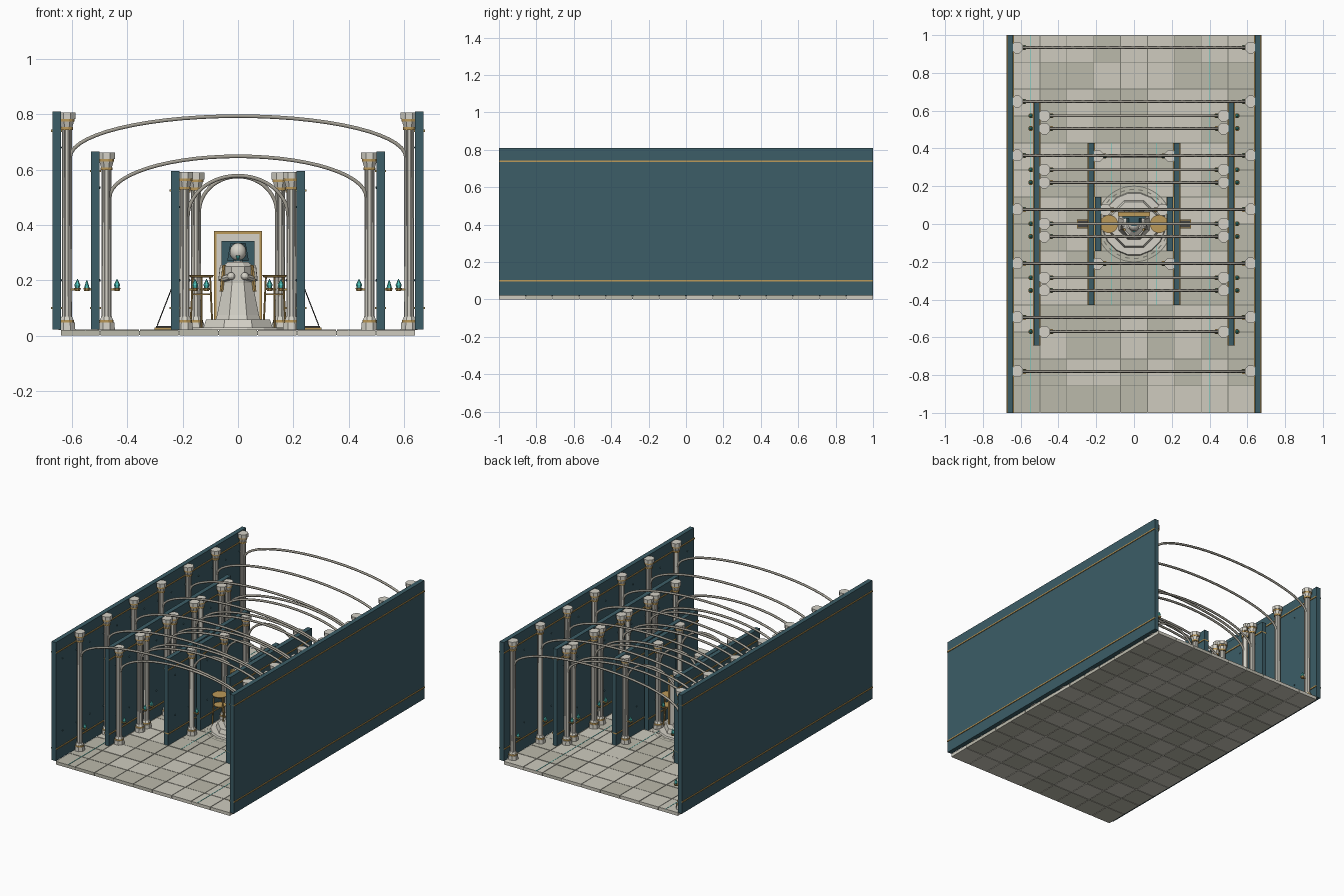
import bpy, bmesh, math, random
from mathutils import Matrix, Vector

if "Cube" in bpy.data.objects:
    bpy.data.objects.remove(bpy.data.objects["Cube"])

random.seed(4)
PALETTE = {
    "stone": (0.62, 0.60, 0.52), "stone_dark": (0.50, 0.49, 0.41), "pale": (0.66, 0.64, 0.57),
    "grout": (0.20, 0.20, 0.17), "rib": (0.36, 0.34, 0.29), "blue": (0.045, 0.11, 0.135),
    "gold": (0.50, 0.32, 0.10), "teal": (0.08, 0.55, 0.50), "dark": (0.06, 0.06, 0.06),
}
MATS = {}
for key, col in PALETTE.items():
    MATS[key] = bpy.data.materials.new(key)
    MATS[key].diffuse_color = (*col, 1)


class Part:
    """Collects primitives into one mesh object."""
    def __init__(self, name, mat):
        self.name, self.mat, self.bm = name, mat, bmesh.new()

    def box(self, x0, x1, y0, y1, z0, z1):
        m = Matrix.Translation(((x0 + x1) / 2, (y0 + y1) / 2, (z0 + z1) / 2))
        m = m @ Matrix.Diagonal((abs(x1 - x0), abs(y1 - y0), abs(z1 - z0), 1))
        bmesh.ops.create_cube(self.bm, size=1, matrix=m)

    def cone(self, x, y, z0, z1, r0, r1, n=8):
        m = Matrix.Translation((x, y, (z0 + z1) / 2)) @ Matrix.Rotation(math.pi / n, 4, 'Z')
        bmesh.ops.create_cone(self.bm, cap_ends=True, segments=n, radius1=r0,
                              radius2=r1, depth=z1 - z0, matrix=m)

    def rod(self, a, b, r, n=6):
        a, b = Vector(a), Vector(b)
        m = Matrix.Translation((a + b) / 2) @ (b - a).to_track_quat('Z', 'Y').to_matrix().to_4x4()
        bmesh.ops.create_cone(self.bm, cap_ends=True, segments=n, radius1=r,
                              radius2=r, depth=(b - a).length, matrix=m)

    def ball(self, x, y, z, r, sy=1.0, sz=1.0, n=12):
        m = Matrix.Translation((x, y, z)) @ Matrix.Diagonal((r, r * sy, r * sz, 1))
        bmesh.ops.create_uvsphere(self.bm, u_segments=n, v_segments=n // 2 + 1, radius=1, matrix=m)

    def ring(self, z, r0, r1, h, n=32, dash=False):
        for i in range(n):
            if dash and i % 2:
                continue
            a0, a1 = (2 * math.pi * k / n for k in (i, i + 1))
            pts = [(r0, a0), (r1, a0), (r1, a1), (r0, a1)]
            v = [self.bm.verts.new((r * math.cos(a), r * math.sin(a), z + h)) for r, a in pts]
            self.bm.faces.new(v)

    def done(self, smooth=False):
        me = bpy.data.meshes.new(self.name)
        self.bm.to_mesh(me)
        self.bm.free()
        ob = bpy.data.objects.new(self.name, me)
        me.materials.append(MATS[self.mat])
        bpy.context.collection.objects.link(ob)
        if smooth:
            bpy.ops.object.select_all(action='DESELECT')
            ob.select_set(True)
            bpy.context.view_layer.objects.active = ob
            bpy.ops.object.shade_smooth_by_angle(angle=math.radians(35))
        return ob


# Tiled floor: 9 x 14 slabs over a grout bed
grout = Part("floor_grout", "grout")
grout.box(-0.638, 0.638, -0.998, 0.998, 0.003, 0.017)
grout.done()
tiles = [Part("floor_tiles_light", "stone"), Part("floor_tiles_dark", "stone_dark")]
tx, ty, g = 1.28 / 9, 2 / 14, 0.0018
for i in range(9):
    for j in range(14):
        x, y = -0.64 + i * tx, -1 + j * ty
        tiles[random.random() < 0.55].box(x + g * (i > 0), x + tx - g * (i < 8),
            y + g * (j > 0), y + ty - g * (j < 13), 0, 0.0205 + random.random() * 0.0015)
for t in tiles:
    t.done()
inlay = Part("floor_glow_lines", "teal")
for x, ly in ((-0.55, 1), (0.4, 1), (-0.12, 0.43), (0.12, 0.43)):
    inlay.box(x - 0.0015, x + 0.0015, -ly, ly, 0.019, 0.0228)
inlay.done()

# Each layer: wall inner x, half length, top, column x, column ys, rib spring z
step = 2 / 7
LAYERS = {
    "outer": (0.64, 1.0, 0.81, 0.618, [-0.78 + step * i for i in range(7)]),
    "middle": (0.50, 0.642, 0.665, 0.475,
               [-0.57 + step * i for i in range(5)] + [-0.352 + step * i for i in range(4)]),
    "inner": (0.212, 0.43, 0.595, 0.193, [-0.21, 0.36]),
    "core": (0.176, 0.143, 0.592, 0.152, [0.075]),
}


def arch_rib(name, half, y, z0, z1):
    cu = bpy.data.curves.new(name, 'CURVE')
    cu.dimensions = '3D'
    cu.bevel_depth, cu.bevel_resolution = 0.0075, 1
    sp = cu.splines.new('POLY')
    n = 28
    sp.points.add(n)
    for k in range(n + 1):
        a = math.pi * k / n
        sp.points[k].co = (-half * math.cos(a), y, z0 + (z1 - z0) * math.sin(a), 1)
    ob = bpy.data.objects.new(name, cu)
    cu.materials.append(MATS["rib"])
    bpy.context.collection.objects.link(ob)


for name, (wx, ly, top, cx, ys) in LAYERS.items():
    wall, trim = Part(name + "_walls", "blue"), Part(name + "_wall_trim", "gold")
    studs = Part(name + "_wall_studs", "blue")
    col, shaft = Part(name + "_column_blocks", "pale"), Part(name + "_column_shafts", "pale")
    gold, flame = Part(name + "_column_gold", "gold"), Part(name + "_lantern_crystals", "teal")
    for s in (-1, 1):
        wall.box(s * wx, s * (wx + 0.03), -ly, ly, 0.022, top)
        for z in (0.10, top - 0.07):
            trim.box(s * (wx - 0.005), s * (wx + 0.035), -ly, ly, z - 0.004, z + 0.004)
        ny = round(ly / 0.0715)
        for j in range(ny):
            for z in (0.2, top - 0.13):
                studs.ball(s * wx, -ly + (j + 0.5) * 2 * ly / ny, z, 0.005, n=6)
        for y in ys:
            x = s * cx
            # Base, fluted shaft and capital
            col.cone(x, y, 0.02, 0.047, 0.033, 0.031)
            col.cone(x, y, 0.057, 0.07, 0.026, 0.02)
            col.cone(x, y, top - 0.058, top - 0.035, 0.021, 0.028)
            col.cone(x, y, top - 0.027, top - 0.003, 0.033, 0.033)
            shaft.cone(x, y, 0.06, top - 0.05, 0.0165, 0.0145, 12)
            for k in range(6):
                a = k * math.pi / 3
                dx, dy = 0.0155 * math.cos(a), 0.0155 * math.sin(a)
                shaft.rod((x + dx, y + dy, 0.065), (x + dx, y + dy, top - 0.055), 0.0035)
            gold.cone(x, y, 0.047, 0.057, 0.027, 0.027, 12)
            gold.cone(x, y, top - 0.067, top - 0.057, 0.023, 0.023, 12)
            gold.cone(x, y, top - 0.036, top - 0.026, 0.029, 0.029, 12)
            # Crystal lantern on a bracket facing the aisle
            lx = x - s * 0.038
            gold.box(x, lx, y - 0.004, y + 0.004, 0.163, 0.17)
            gold.cone(lx, y, 0.162, 0.172, 0.01, 0.014)
            flame.cone(lx, y, 0.172, 0.184, 0.008, 0.011, 6)
            flame.cone(lx, y, 0.184, 0.205, 0.011, 0.001, 6)
            if name == "middle":
                ox = s * (wx + 0.046)
                gold.box(s * (wx + 0.03), ox, y - 0.004, y + 0.004, 0.163, 0.17)
                gold.cone(ox, y, 0.162, 0.172, 0.01, 0.014)
                flame.cone(ox, y, 0.172, 0.2, 0.01, 0.002, 6)
    for p in (wall, trim, studs, col, gold, flame):
        p.done()
    shaft.done(smooth=True)
    for i, y in enumerate(ys):
        arch_rib(f"{name}_arch_rib_{i}", cx - 0.012, y, top - 0.165 + 0.02 * (name == "core"), top - 0.017)

# Dais with dashed ring inlay
dais = Part("dais", "pale")
dais.cone(0, 0, 0.02, 0.03, 0.17, 0.165, 16)
dais.cone(0, 0, 0.03, 0.058, 0.135, 0.125)
dais.done()
ring = Part("dais_ring_inlay", "grout")
ring.ring(0.0225, 0.198, 0.203, 0, 48)
ring.ring(0.0225, 0.18, 0.186, 0, 48, True)
ring.done()

# Robed statue: stacked octagonal robe, shoulders, arms, head
robe = Part("statue_robe", "pale")
for z0, z1, r0, r1 in ((0.058, 0.075, 0.088, 0.082), (0.075, 0.19, 0.082, 0.057),
                       (0.19, 0.25, 0.057, 0.062), (0.25, 0.266, 0.062, 0.04)):
    robe.cone(0, 0, z0, z1, r0, r1)
robe.cone(0, 0, 0.266, 0.282, 0.018, 0.016)
for s in (-1, 1):
    robe.rod((s * 0.052, 0, 0.25), (s * 0.058, -0.02, 0.2), 0.014, 8)
    robe.rod((s * 0.055, -0.02, 0.205), (s * 0.02, -0.062, 0.215), 0.012, 8)
    robe.ball(s * 0.025, -0.062, 0.215, 0.014)
robe.done()
head = Part("statue_head", "pale")
head.ball(0, -0.008, 0.302, 0.03, sz=1.1, n=16)
head.done(smooth=True)
sash = Part("statue_gold_sash", "gold")
for s in (-1, 1):
    sash.rod((s * 0.05, -0.03, 0.255), (s * 0.06, -0.025, 0.16), 0.007)
sash.done()
gem = Part("statue_gem", "teal")
gem.cone(0, -0.036, 0.272, 0.29, 0.002, 0.008, 6)
gem.done()

# Tall back panel with gold frame and hood plate
panel = Part("back_panel", "pale")
panel.box(-0.078, 0.078, 0.045, 0.06, 0.05, 0.372)
panel.done()
frame = Part("back_panel_frame", "gold")
for s in (-1, 1):
    frame.box(s * 0.077, s * 0.086, 0.04, 0.064, 0.05, 0.378)
frame.box(-0.077, 0.077, 0.04, 0.064, 0.368, 0.378)
frame.done()
hood = Part("hood_plate", "blue")
hood.box(-0.06, 0.06, 0.03, 0.046, 0.12, 0.342)
hood.cone(0, 0.018, 0.27, 0.335, 0.042, 0.03)
hood.done()

# Gold tripod braziers, foot plates and stays on both sides
tripod, coal = Part("brazier_tripods", "gold"), Part("side_foot_plates", "dark")
for s in (-1, 1):
    x = s * 0.132
    tripod.cone(x, 0, 0.211, 0.22, 0.04, 0.048, 16)
    tripod.cone(x, 0, 0.147, 0.153, 0.038, 0.038, 16)
    for k in range(3):
        a = k * 2 * math.pi / 3 + math.pi / 2
        c, d = math.cos(a), math.sin(a)
        tripod.rod((x + 0.036 * c, 0.036 * d, 0.215), (x + 0.046 * c, 0.046 * d, 0.022), 0.004)
    tripod.box(s * 0.2, s * 0.302, -0.024, 0.024, 0.021, 0.03)
    coal.box(s * 0.2, s * 0.296, -0.018, 0.018, 0.03, 0.036)
    coal.rod((s * 0.24, 0, 0.17), (s * 0.292, 0, 0.036), 0.002)
tripod.done()
coal.done()

for m in bpy.data.materials:
    if m.users and not m.is_grease_pencil:
        m.use_nodes = True
        m.node_tree.nodes["Principled BSDF"].inputs["Base Color"].default_value = m.diffuse_color
